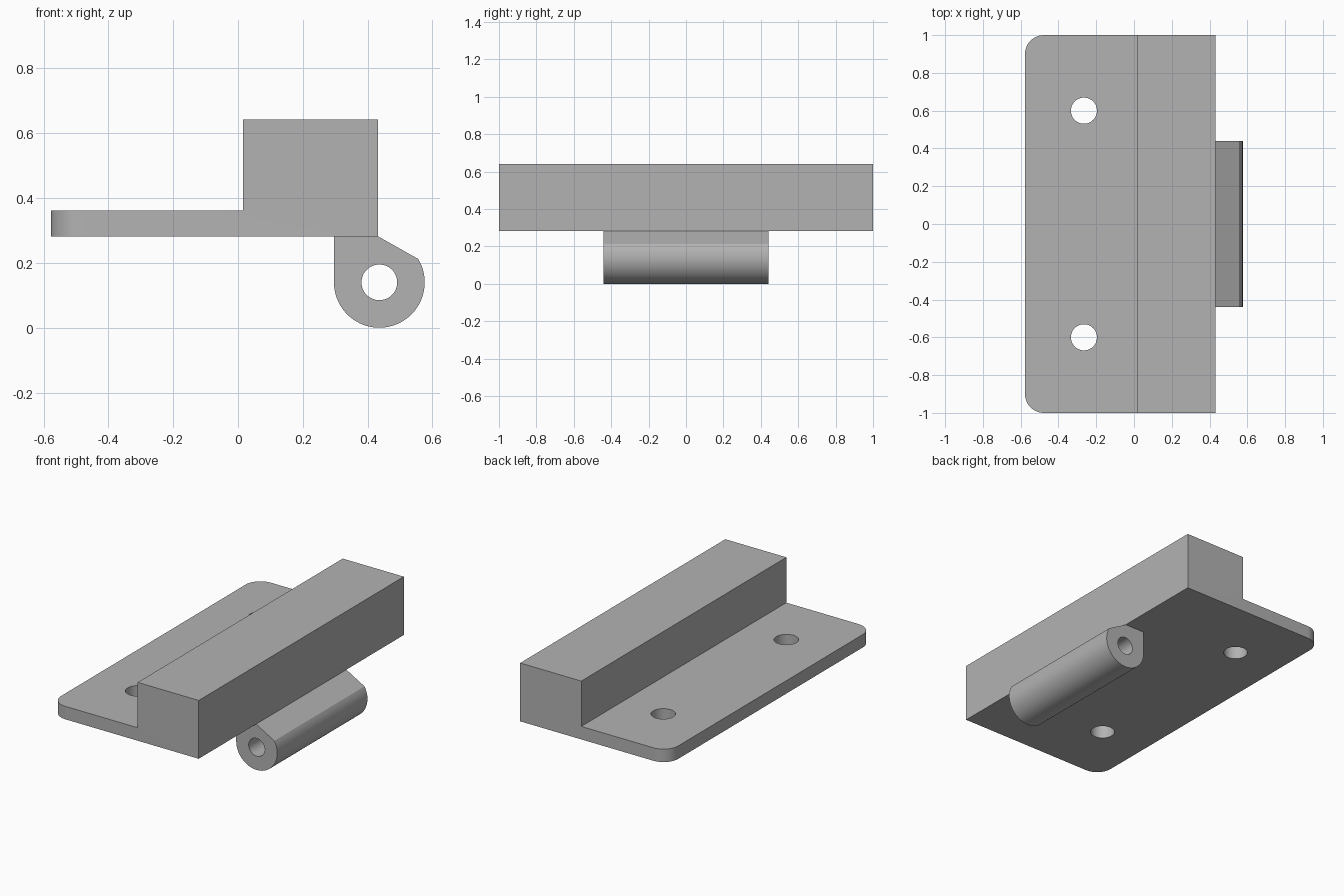
import bpy, bmesh
from math import cos, sin, pi, radians
from mathutils import Matrix, Vector

cube = bpy.data.objects.get("Cube")
if cube:
    bpy.data.objects.remove(cube, do_unlink=True)

# Single grey finish
grey = bpy.data.materials.new("plain grey")
grey.use_nodes = True
colour = (0.45, 0.45, 0.45, 1)
grey.diffuse_color = colour
grey.node_tree.nodes["Principled BSDF"].inputs["Base Color"].default_value = colour

PLATE_BOTTOM, PLATE_TOP, BLOCK_TOP = 0.282, 0.362, 0.642
LEFT_EDGE, STEP, RIGHT_EDGE = -0.577, 0.015, 0.432
PIN_X, PIN_Z, BARREL_R, PIN_R = 0.436, 0.14, 0.14, 0.055
CORNER_R = 0.1


def extrude_profile(name, profile, half_length, round_x=None):
    """Extrude an x-z outline along y, optionally rounding upright edges at round_x."""
    bm = bmesh.new()
    face = bm.faces.new([bm.verts.new((x, -half_length, z)) for x, z in profile])
    grown = bmesh.ops.extrude_face_region(bm, geom=[face], use_keep_orig=True)
    new_verts = [g for g in grown["geom"] if isinstance(g, bmesh.types.BMVert)]
    bmesh.ops.translate(bm, verts=new_verts, vec=Vector((0, 2 * half_length, 0)))
    bmesh.ops.recalc_face_normals(bm, faces=bm.faces[:])
    if round_x is not None:
        edges = [e for e in bm.edges
                 if all(abs(v.co.x - round_x) < 1e-4 for v in e.verts)
                 and abs(e.verts[0].co.z - e.verts[1].co.z) > 0.01]
        bmesh.ops.bevel(bm, geom=edges, offset=CORNER_R, segments=12,
                        profile=0.5, affect='EDGES')
    mesh = bpy.data.meshes.new(name)
    bm.to_mesh(mesh)
    bm.free()
    mesh.materials.append(grey)
    obj = bpy.data.objects.new(name, mesh)
    bpy.context.collection.objects.link(obj)
    return obj


def drill(obj, centre, radius, depth, axis):
    """Cut a round hole through the part along z or y."""
    bpy.ops.mesh.primitive_cylinder_add(vertices=48, radius=radius, depth=depth)
    cutter = bpy.context.object
    cutter.name = "hole_cutter"
    cutter.hide_render = True
    turn = Matrix.Rotation(pi / 2, 4, 'X') if axis == 'Y' else Matrix()
    cutter.data.transform(Matrix.Translation(centre) @ turn)
    cutter.data.materials.append(grey)
    mod = obj.modifiers.new("hole", 'BOOLEAN')
    mod.operation, mod.solver, mod.object = 'DIFFERENCE', 'EXACT', cutter
    bpy.ops.object.select_all(action='DESELECT')
    bpy.context.view_layer.objects.active = obj
    obj.select_set(True)
    bpy.ops.object.modifier_apply(modifier=mod.name)
    bpy.data.objects.remove(cutter, do_unlink=True)


# Stepped body: thin mounting plate with a tall block along one side
body = extrude_profile("stepped_plate", [
    (LEFT_EDGE, PLATE_BOTTOM), (RIGHT_EDGE, PLATE_BOTTOM),
    (RIGHT_EDGE, BLOCK_TOP), (STEP, BLOCK_TOP),
    (STEP, PLATE_TOP), (LEFT_EDGE, PLATE_TOP)], 1.0, LEFT_EDGE)
for side in (-1, 1):
    drill(body, (-0.265, side * 0.6, PLATE_TOP), 0.069, 0.5, 'Z')

# Hinge barrel: round below, straight and sloping sides up to the plate
steps = 42
outline = [(PIN_X - BARREL_R, PLATE_BOTTOM), (RIGHT_EDGE, PLATE_BOTTOM)]
for i in range(steps + 1):
    a = radians(31 - 211 * i / steps)
    outline.append((PIN_X + BARREL_R * cos(a), PIN_Z + BARREL_R * sin(a)))
barrel = extrude_profile("hinge_barrel", outline, 0.44)
drill(barrel, (PIN_X, 0, PIN_Z), PIN_R, 2, 'Y')

# Smooth curved walls, crisp edges
for obj in (body, barrel):
    bpy.ops.object.select_all(action='DESELECT')
    bpy.context.view_layer.objects.active = obj
    obj.select_set(True)
    bpy.ops.object.shade_smooth_by_angle(angle=radians(20))
